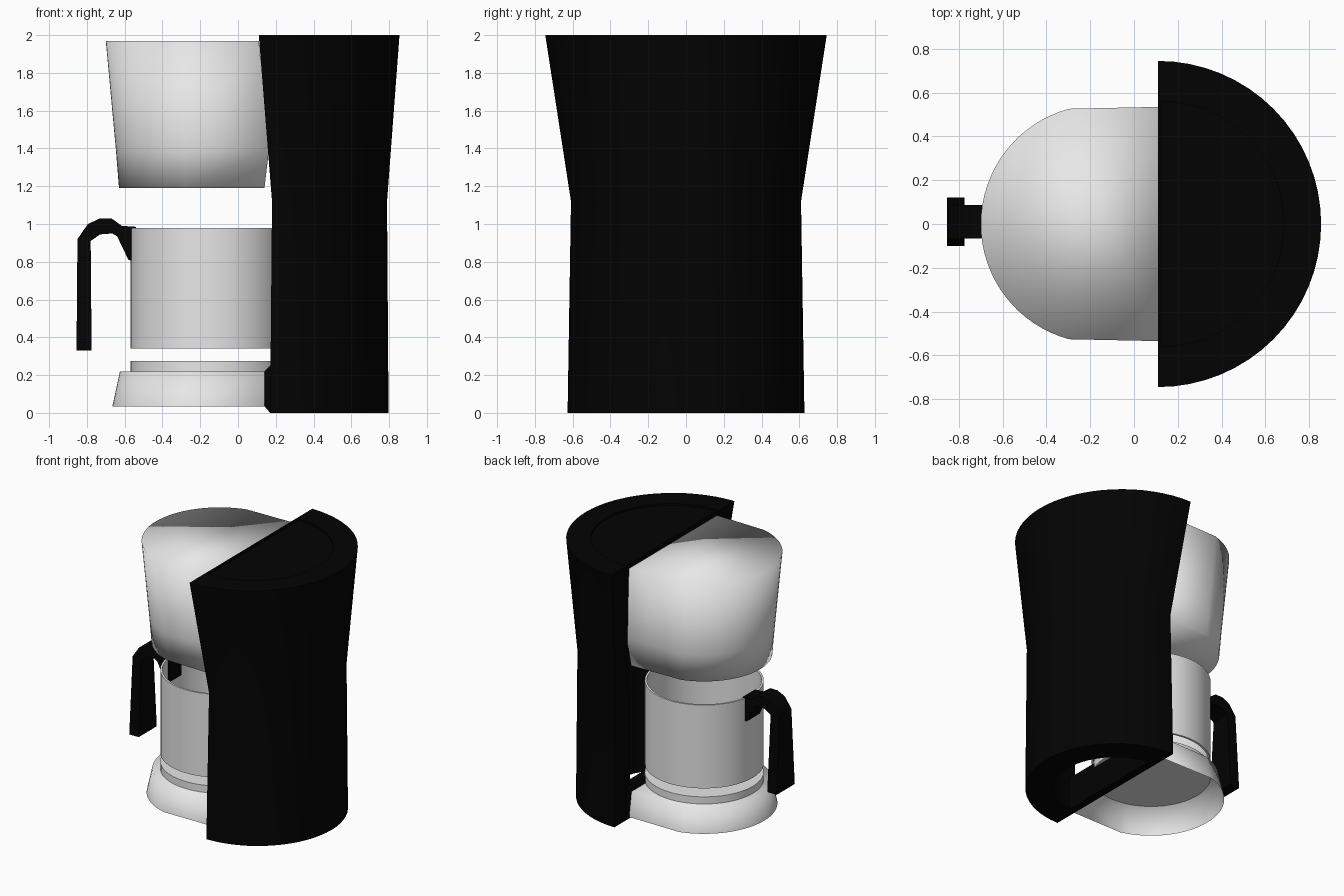
import bpy, bmesh, math

if "Cube" in bpy.data.objects:
    bpy.data.objects.remove(bpy.data.objects["Cube"])

def material(name, rgb):
    m = bpy.data.materials.new(name)
    m.diffuse_color = (*rgb, 1)
    m.use_nodes = True
    m.node_tree.nodes["Principled BSDF"].inputs["Base Color"].default_value = m.diffuse_color
    return m

BLACK = material("black plastic", (0.0008, 0.0008, 0.0008))
GREY = material("light grey", (0.8, 0.8, 0.8))
CX = -0.155          # axis of the jug and of the rounded front


def make(name, bm, mat, angle=35):
    bmesh.ops.recalc_face_normals(bm, faces=bm.faces)
    me = bpy.data.meshes.new(name)
    bm.to_mesh(me)
    bm.free()
    me.materials.append(mat)
    for p in me.polygons:
        p.use_smooth = True
    if angle:
        me.set_sharp_from_angle(angle=math.radians(angle))
    ob = bpy.data.objects.new(name, me)
    bpy.context.collection.objects.link(ob)
    return ob


def loft(name, rings, mat, angle=35, cap_start=True, cap_end=True, closed=False):
    """Skin a list of closed rings of equal length."""
    bm = bmesh.new()
    vs = [[bm.verts.new(p) for p in r] for r in rings]
    n = len(vs[0])
    pairs = list(zip(vs, vs[1:])) + ([(vs[-1], vs[0])] if closed else [])
    for a, b in pairs:
        for i in range(n):
            j = (i + 1) % n
            bm.faces.new((a[i], a[j], b[j], b[i]))
    if cap_start and not closed:
        bm.faces.new(vs[0])
    if cap_end and not closed:
        bm.faces.new(vs[-1])
    return make(name, bm, mat, angle)


def half_ring(z, cx, r, front=None, n=32):
    """Half circle bulging to +x, optionally extended straight to x = front."""
    pts = [(cx + r * math.cos(t), r * math.sin(t), z)
           for t in (math.pi * (i / n - 0.5) for i in range(n + 1))]
    if front is not None:
        pts += [(front, r, z), (front, -r, z)]
    return pts


def front_ring(z, r, back, half, n=32):
    """Rounded front around the jug axis, straight sides to x = back."""
    a = math.radians(105)
    arc = [(CX + r * math.cos(t), r * math.sin(t), z)
           for t in (a + (2 * math.pi - 2 * a) * i / n for i in range(n + 1))]
    return arc + [(back, -half, z), (back, half, z)]


def circle(z, r, n=48):
    return [(CX + r * math.cos(2 * math.pi * i / n),
             r * math.sin(2 * math.pi * i / n), z) for i in range(n)]


def cut(ob, cutter):
    mod = ob.modifiers.new("cut", 'BOOLEAN')
    mod.operation = 'DIFFERENCE'
    mod.solver = 'EXACT'
    mod.object = cutter
    cutter.hide_render = True
    bpy.context.view_layer.objects.active = ob
    bpy.ops.object.modifier_apply(modifier=mod.name)
    bpy.data.objects.remove(cutter)


def prism(name, profile, half, mat, y0=0.0):
    """Extrude an xz profile along y; half is a function of z."""
    return loft(name, [[(x, y0 + s * half(z), z) for x, z in profile]
                       for s in (-1, 1)], mat)


# rear housing with a jug recess open to the front and a shallow lid
body = loft("rear_housing", [half_ring(0, 0.17, 0.627),
                             half_ring(1.12, 0.18, 0.609),
                             half_ring(2, 0.11, 0.745)], BLACK)
cut(body, loft("recess_cutter", [half_ring(-0.1, 0.17, 0.435, -0.3),
                                 half_ring(1.19, 0.17, 0.435, -0.3)], BLACK))
cut(body, loft("lid_cutter", [half_ring(1.985, 0.125, 0.56),
                              half_ring(2.1, 0.125, 0.56)], BLACK))
body.data.set_sharp_from_angle(angle=math.radians(35))

# low bar joining housing and base
prism("base_joint", [(0.17, 0.0), (0.14, 0.035), (0.14, 0.22), (0.17, 0.25),
                     (0.23, 0.25), (0.23, 0.0)], lambda z: 0.48, BLACK)

# filter hopper
loft("filter_hopper", [front_ring(1.19, 0.475, 0.14, 0.467),
                       front_ring(1.40, 0.492, 0.165, 0.485),
                       front_ring(1.97, 0.545, 0.11, 0.535)], GREY, angle=None)

# base, an open shell from below
loft("base", [front_ring(0.035, 0.51, 0.14, 0.49),
              front_ring(0.22, 0.47, 0.14, 0.462)],
     GREY, angle=None, cap_start=False)

# hot plate
loft("hot_plate", [circle(0.215, 0.415), circle(0.275, 0.415)], GREY)

# jug wall, an open sleeve
loft("jug", [circle(0.34, 0.415), circle(0.98, 0.415), circle(0.98, 0.40),
             circle(0.34, 0.40)], GREY, closed=True)

# jug handle, flaring towards the bottom of the grip
handle = [(-0.855, 0.33), (-0.85, 0.92), (-0.795, 1.0), (-0.73, 1.03),
          (-0.67, 1.03), (-0.615, 0.99), (-0.54, 0.985), (-0.54, 0.80),
          (-0.58, 0.81), (-0.64, 0.935), (-0.665, 0.95), (-0.73, 0.945),
          (-0.78, 0.91), (-0.775, 0.33)]
prism("jug_handle", handle, lambda z: 0.11 if z < 0.5 else 0.076, BLACK, 0.01)
